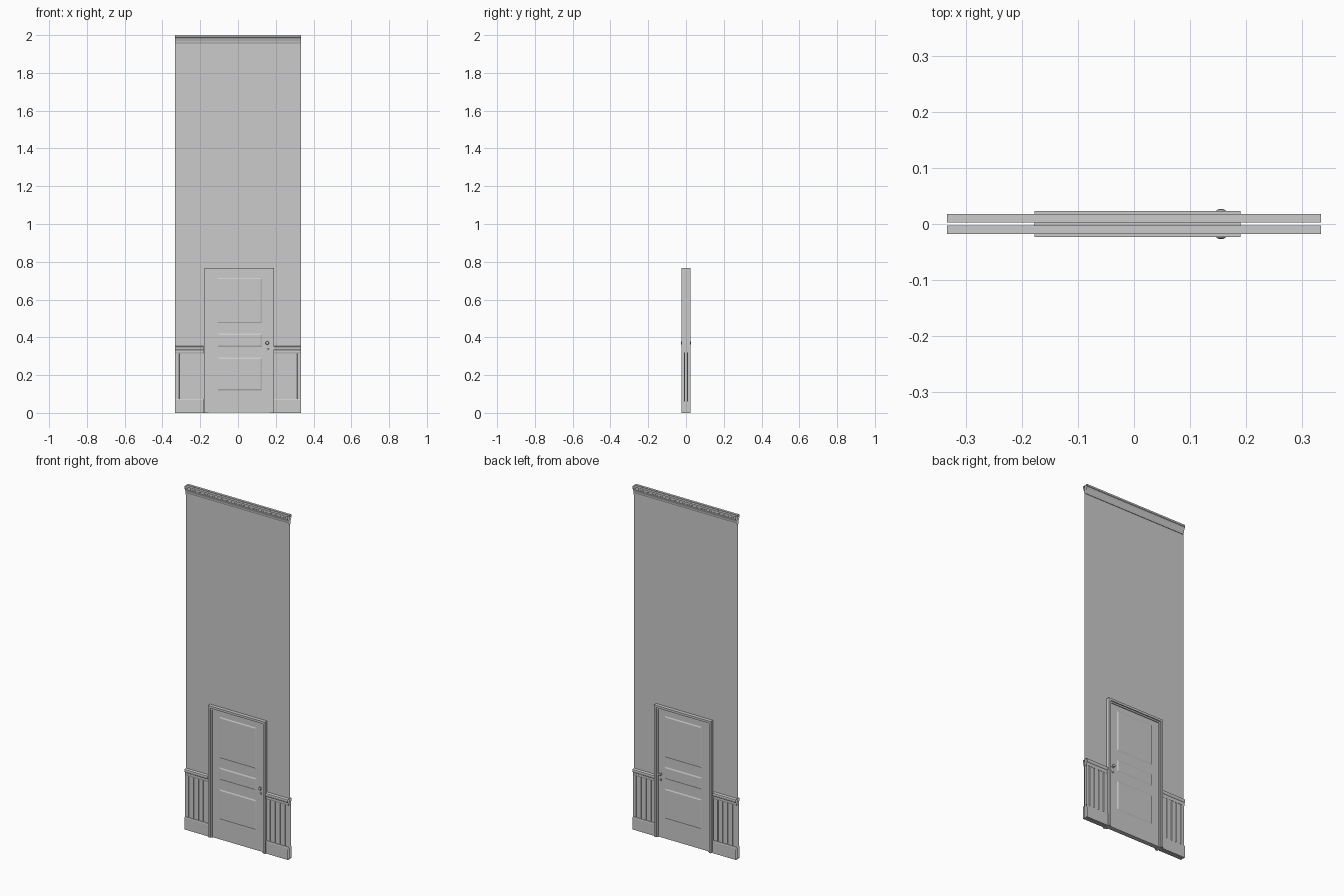
import bpy, bmesh, math
from mathutils import Matrix, Vector

if "Cube" in bpy.data.objects:
    bpy.data.objects.remove(bpy.data.objects["Cube"])

W = 0.333                      # half width of the wall
FL, FR, FT = -0.177, 0.190, 0.767   # outer edges of the door frame


def finish(bm, name, smooth=False, mirror=True):
    me = bpy.data.meshes.new(name)
    bm.to_mesh(me)
    bm.free()
    ob = bpy.data.objects.new(name, me)
    bpy.context.collection.objects.link(ob)
    if smooth:
        me.shade_smooth()
        me.set_sharp_from_angle(angle=math.radians(35))
    if mirror:                 # same part on the back of the wall
        m = ob.modifiers.new("both_sides", 'MIRROR')
        m.use_axis = (False, True, False)
        m.merge_threshold = 0.0002
    return ob


def sheet(name, points, step):
    """Sweep an open line of points along a straight step."""
    bm = bmesh.new()
    a = [bm.verts.new(p) for p in points]
    b = [bm.verts.new(Vector(p) + Vector(step)) for p in points]
    for i in range(len(a) - 1):
        bm.faces.new((a[i], b[i], b[i + 1], a[i + 1]))
    return bm


def trim(name, profile, x0, x1):
    bm = sheet(name, [(x0, -y, z) for y, z in profile], (x1 - x0, 0, 0))
    return finish(bm, name)


def arch(name, left, right, top, width, depth):
    """Three-sided frame, solid through the wall."""
    l, r, t, w = left, right, top, width
    outline = [(l, 0), (l + w, 0), (l + w, t - w), (r - w, t - w),
               (r - w, 0), (r, 0), (r, t), (l, t)]
    bm = bmesh.new()
    f = bm.faces.new([bm.verts.new((x, -depth, z)) for x, z in outline])
    ext = bmesh.ops.extrude_face_region(bm, geom=[f], use_keep_orig=True)
    vs = [g for g in ext['geom'] if isinstance(g, bmesh.types.BMVert)]
    bmesh.ops.translate(bm, verts=vs, vec=(0, 2 * depth, 0))
    bmesh.ops.recalc_face_normals(bm, faces=bm.faces)
    return finish(bm, name, mirror=False)


def lathe(name, profile, x, z):
    """Turn (radius, depth) points about an axis along y."""
    bm = bmesh.new()
    vs = [bm.verts.new((x + r, -y, z)) for r, y in profile]
    es = [bm.edges.new(p) for p in zip(vs, vs[1:])]
    bmesh.ops.spin(bm, geom=vs + es, cent=(x, 0, z), axis=(0, 1, 0),
                   angle=math.tau, steps=16)
    bmesh.ops.remove_doubles(bm, verts=bm.verts, dist=0.00005)
    bmesh.ops.recalc_face_normals(bm, faces=bm.faces)
    return finish(bm, name, smooth=True)


# Wall sheets with the door opening left out
bm = bmesh.new()
l, r, t = FL + 0.01, FR - 0.01, FT - 0.01
bm.faces.new([bm.verts.new((x, -0.003, z)) for x, z in
              [(-W, 0), (l, 0), (l, t), (r, t), (r, 0), (W, 0), (W, 2), (-W, 2)]])
finish(bm, "wall")

# Crown moulding
trim("crown_moulding", [(0.003, 1.948), (0.006, 1.948), (0.006, 1.956), (0.008, 1.960),
                        (0.009, 1.968), (0.013, 1.980), (0.015, 1.984), (0.015, 1.988),
                        (0.0175, 1.990), (0.0175, 2.0), (0.003, 2.0)], -W, W)

# Wainscot on each side of the door
for side, x0, x1 in (("left", -W, -0.183), ("right", FR - 0.004, W)):
    trim("baseboard_" + side, [(0.003, 0), (0.0155, 0), (0.0155, 0.068),
                               (0.0135, 0.073), (0.008, 0.074)], x0, x1)
    trim("chair_rail_" + side, [(0.003, 0.314), (0.011, 0.314), (0.013, 0.322),
                                (0.013, 0.332), (0.0165, 0.336), (0.0175, 0.343),
                                (0.0165, 0.350), (0.003, 0.353)], x0, x1)
    first = -0.309 if side == "left" else 0.217
    pts = [(x0, -0.010)]
    for i in range(4):         # grooves between the boards
        c = first + i * 0.0315
        pts += [(c - 0.003, -0.010), (c - 0.002, -0.006),
                (c + 0.002, -0.006), (c + 0.003, -0.010)]
    pts.append((x1, -0.010))
    bm = sheet("boards", [(x, y, 0.06) for x, y in pts], (0, 0, 0.26))
    bmesh.ops.reverse_faces(bm, faces=bm.faces)
    finish(bm, "wainscot_boards_" + side)

# Door frame: outer casing and inner jamb
arch("door_casing", FL, FR, FT, 0.013, 0.0235)
arch("door_jamb", FL + 0.012, FR - 0.012, FT - 0.012, 0.010, 0.0175)

# Door with three recessed, raised-field panels
xs = [-0.157, -0.113, 0.130, 0.170]
zs = [0.002, 0.116, 0.296, 0.347, 0.423, 0.472, 0.718, 0.748]
bm = bmesh.new()
grid = [[bm.verts.new((x, -0.013, z)) for x in xs] for z in zs]
panels = []
for j in range(len(zs) - 1):
    for i in range(3):
        f = bm.faces.new((grid[j][i], grid[j][i + 1], grid[j + 1][i + 1], grid[j + 1][i]))
        if i == 1 and j % 2:
            panels.append(f)
rim = [e for e in bm.edges if e.is_boundary]
for thick, depth in ((0.004, -0.005), (0.004, 0), (0.010, 0.003)):
    bmesh.ops.inset_individual(bm, faces=panels, thickness=thick, depth=depth)
ext = bmesh.ops.extrude_edge_only(bm, edges=rim)
for v in ext['geom']:
    if isinstance(v, bmesh.types.BMVert):
        v.co.y = 0
finish(bm, "door")

# Knob and keyhole plate
lathe("door_knob", [(0, 0.027), (0.004, 0.0265), (0.0075, 0.025), (0.009, 0.0225),
                    (0.0075, 0.020), (0.004, 0.0185), (0.004, 0.0155),
                    (0.009, 0.0145), (0.010, 0.012)], 0.155, 0.370)
lathe("keyhole_plate", [(0.0015, 0.013), (0.002, 0.0155), (0.006, 0.0155),
                        (0.008, 0.0145), (0.0085, 0.012)], 0.155, 0.338)
